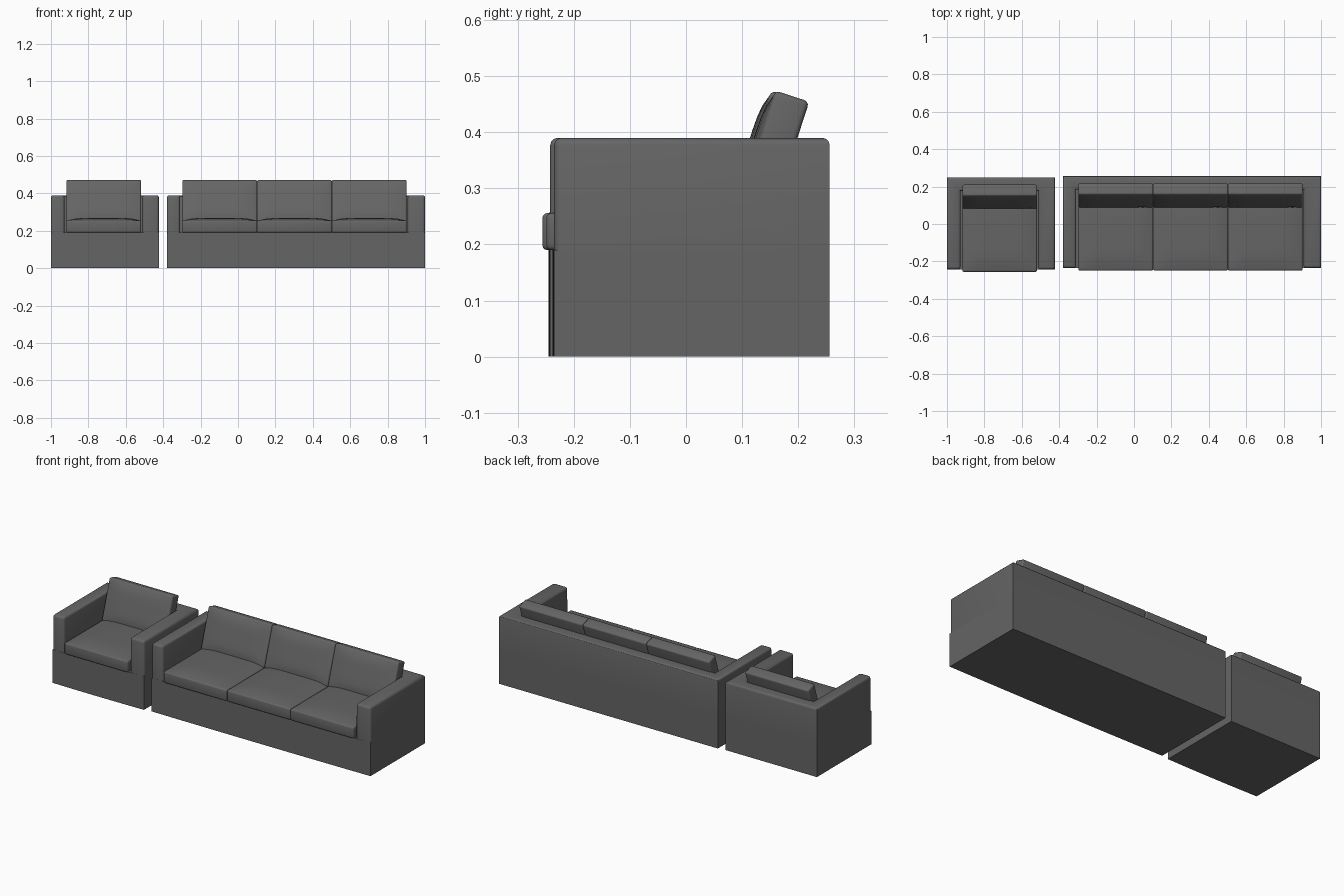
import bpy, bmesh
from math import radians
from mathutils import Matrix

if "Cube" in bpy.data.objects:
    bpy.data.objects.remove(bpy.data.objects["Cube"])

fabric = bpy.data.materials.new("dark_fabric")
fabric.diffuse_color = (0.13, 0.13, 0.13, 1)
fabric.use_nodes = True
fabric.node_tree.nodes["Principled BSDF"].inputs["Base Color"].default_value = fabric.diffuse_color


def finish(bm, name, matrix=Matrix()):
    bmesh.ops.recalc_face_normals(bm, faces=bm.faces)
    bm.transform(matrix)
    mesh = bpy.data.meshes.new(name)
    bm.to_mesh(mesh)
    bm.free()
    mesh.materials.append(fabric)
    ob = bpy.data.objects.new(name, mesh)
    bpy.context.collection.objects.link(ob)
    bpy.context.view_layer.objects.active = ob
    ob.select_set(True)
    bpy.ops.object.shade_smooth_by_angle(angle=radians(30))
    ob.select_set(False)
    return ob


def extrude_plan(name, plan, z0, z1, bevel_test=None, width=0.013):
    """Extrude a plan outline upwards and round the chosen edges."""
    bm = bmesh.new()
    face = bm.faces.new([bm.verts.new((x, y, z0)) for x, y in plan])
    top = bmesh.ops.extrude_face_region(bm, geom=[face])["geom"]
    for v in top:
        if isinstance(v, bmesh.types.BMVert):
            v.co.z = z1
    # close the underside if the extrusion left it open
    rim = [e for e in bm.edges if e.is_boundary]
    if rim:
        bmesh.ops.contextual_create(bm, geom=rim)
    if bevel_test:
        edges = [e for e in bm.edges if bevel_test(*[v.co for v in e.verts])]
        bmesh.ops.bevel(bm, geom=edges, offset=width, segments=3,
                        profile=0.5, affect='EDGES')
    return finish(bm, name)


def cushion(name, size, bulge, matrix):
    """Rounded slab, centred in x, from y=0 and z=0, with a puffed top face."""
    w, l, h = size
    bm = bmesh.new()
    bmesh.ops.create_cube(bm, size=1)
    for v in bm.verts:
        v.co = (v.co.x * w, (v.co.y + 0.5) * l, (v.co.z + 0.5) * h)
    bmesh.ops.bevel(bm, geom=list(bm.edges), offset=0.009, segments=3,
                    profile=0.5, affect='EDGES')
    # grid the big top face, then puff it
    top = max(bm.faces, key=lambda f: f.calc_center_median().z + f.calc_area())
    bmesh.ops.subdivide_edges(bm, edges=list(top.edges), cuts=9, use_grid_fill=True)
    for v in bm.verts:
        if v.co.z > h - 1e-5:
            u = min(1, abs(v.co.x) / (w / 2 - 0.009))
            t = min(1, abs(v.co.y - l / 2) / (l / 2 - 0.009))
            v.co.z += bulge * (1 - u ** 5) * (1 - t ** 5)
    return finish(bm, name, matrix)


def seating(name, x0, xl, xr, x1, starts, dy):
    front, back, inner, seat_z, arm_z = -0.235 + dy, 0.256 + dy, 0.184 + dy, 0.19, 0.39
    # base with a slightly bowed front
    n = 8
    bow = [(x0 + (x1 - x0) * i / n, front - 0.003 * (1 - (2 * i / n - 1) ** 2))
           for i in range(n + 1)]
    extrude_plan(name + "_base", bow + [(x1, back), (x0, back)], 0, seat_z)
    # arms and back in one U-shaped piece
    u = [(x0, front), (xl, front), (xl, inner), (xr, inner),
         (xr, front), (x1, front), (x1, back), (x0, back)]

    def rounded(a, b):
        top_edge = min(a.z, b.z) > arm_z - 1e-4
        front_post = abs(a.z - b.z) > 0.1 and a.y < front + 1e-4
        return top_edge or front_post
    extrude_plan(name + "_arms_and_back", u, seat_z, arm_z, rounded)
    # seat and leaning back cushions
    for i, x in enumerate(starts):
        cx = x + 0.201
        cushion(f"{name}_seat_cushion_{i + 1}", (0.4, 0.43, 0.066), 0.013,
                Matrix.Translation((cx, -0.249 + dy, seat_z)))
        cushion(f"{name}_back_cushion_{i + 1}", (0.4, 0.235, 0.064), 0.01,
                Matrix.Translation((cx, 0.147 + dy, 0.231))
                @ Matrix.Rotation(radians(72), 4, 'X'))


seating("armchair", -1.0, -0.928, -0.512, -0.423, [-0.919], -0.007)
seating("sofa", -0.38, -0.31, 0.907, 1.0, [-0.299, 0.101, 0.501], 0.0)
